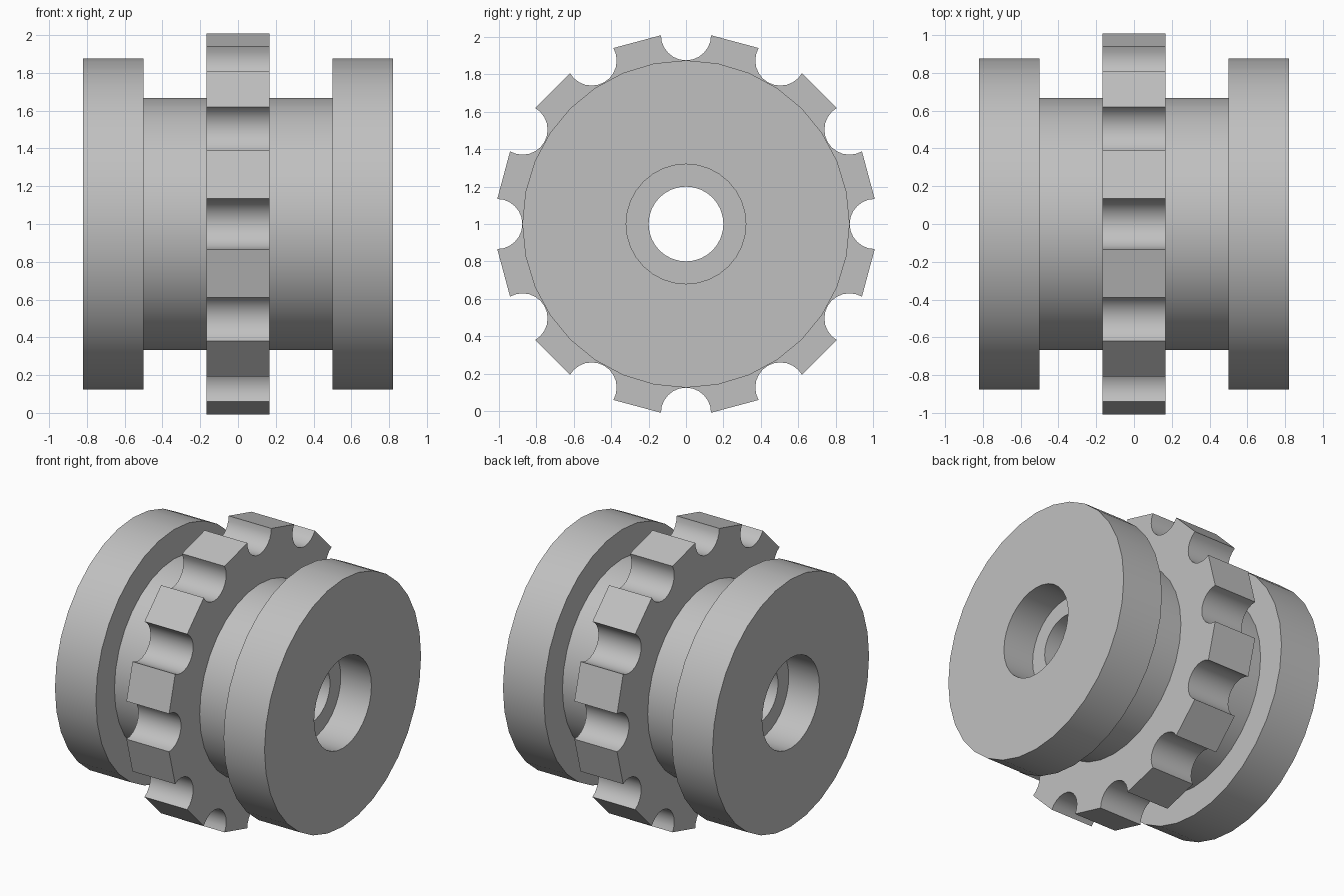
import bpy, bmesh, math
from mathutils import Vector

cube = bpy.data.objects.get("Cube")
if cube:
    bpy.data.objects.remove(cube, do_unlink=True)

grey = bpy.data.materials.new("plain grey")
grey.use_nodes = True
colour = (0.53, 0.53, 0.53, 1)
grey.diffuse_color = colour
grey.node_tree.nodes["Principled BSDF"].inputs["Base Color"].default_value = colour

SIDES = 32          # segments of the turned body
TEETH = 12
TIP, NOTCH = 1.009, 0.134
HALF_WIDTH = 0.167  # half the toothed wheel's width


def finish(bm, name):
    bmesh.ops.recalc_face_normals(bm, faces=bm.faces)
    mesh = bpy.data.meshes.new(name)
    bm.to_mesh(mesh)
    bm.free()
    mesh.materials.append(grey)
    obj = bpy.data.objects.new(name, mesh)
    bpy.context.collection.objects.link(obj)
    obj.location.z = 1
    bpy.ops.object.select_all(action="DESELECT")
    obj.select_set(True)
    bpy.context.view_layer.objects.active = obj
    bpy.ops.object.shade_smooth_by_angle(angle=math.radians(30))


def loop(bm, points):
    verts = [bm.verts.new(p) for p in points]
    return [bm.edges.new((a, b)) for a, b in zip(verts, verts[1:] + verts[:1])]


# Turned body: hub, two flanges and a stepped bore, as (x, radius)
half = [(0.58, 0.2), (0.58, 0.32), (0.82, 0.32), (0.82, 0.875),
        (0.5, 0.875), (0.5, 0.667)]
profile = half + [(-x, r) for x, r in reversed(half)]
bm = bmesh.new()
edges = loop(bm, [(x, 0, r) for x, r in profile])
bmesh.ops.spin(bm, geom=bm.verts[:] + edges, cent=(0, 0, 0), axis=(1, 0, 0),
               angle=math.tau, steps=SIDES, use_merge=True)
bmesh.ops.remove_doubles(bm, verts=bm.verts, dist=0.0001)
finish(bm, "flanged_hub")

# Toothed wheel: round notches between flat-topped teeth
outline = []
for tooth in range(TEETH):
    turn = math.tau * tooth / TEETH
    for step in range(13):
        t = math.pi * (step / 12 - 0.5)
        side, up = NOTCH * math.sin(t), TIP - NOTCH * math.cos(t)
        outline.append((-HALF_WIDTH,
                        side * math.cos(turn) + up * math.sin(turn),
                        up * math.cos(turn) - side * math.sin(turn)))
inner = [(-HALF_WIDTH, 0.6 * math.sin(math.tau * i / SIDES),
          0.6 * math.cos(math.tau * i / SIDES)) for i in range(SIDES)]
bm = bmesh.new()
edges = loop(bm, outline) + loop(bm, inner)
bmesh.ops.triangle_fill(bm, edges=edges, use_beauty=True, normal=(1, 0, 0))
result = bmesh.ops.extrude_face_region(bm, geom=bm.faces[:], use_keep_orig=True)
moved = [g for g in result["geom"] if isinstance(g, bmesh.types.BMVert)]
bmesh.ops.translate(bm, verts=moved, vec=Vector((2 * HALF_WIDTH, 0, 0)))
finish(bm, "toothed_wheel")
